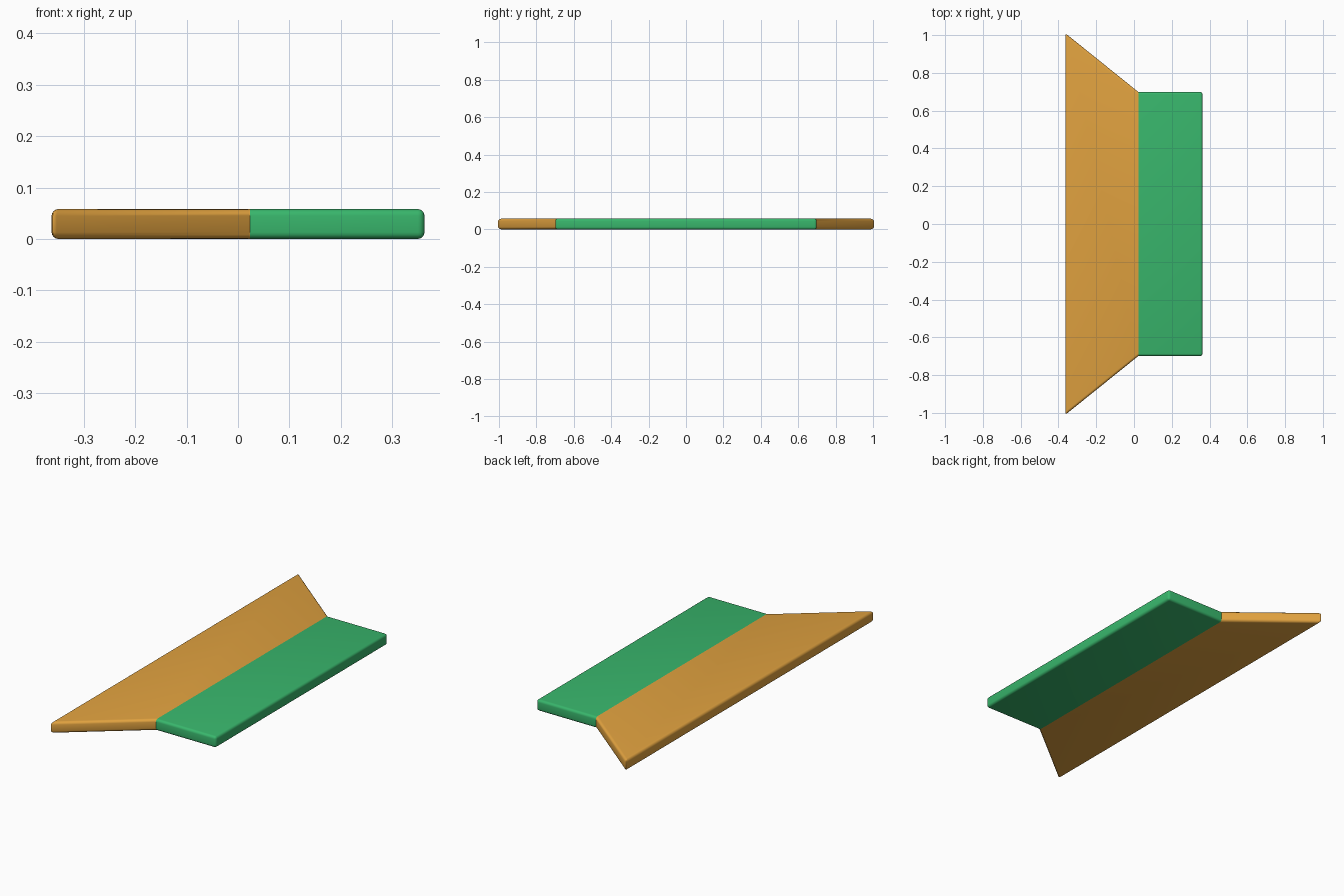
import bpy, bmesh

if "Cube" in bpy.data.objects:
    bpy.data.objects.remove(bpy.data.objects["Cube"])

HALF_W, SEAM_X, THICK, ROUND = 0.363, 0.023, 0.058, 0.013
INNER_Y, TIP_Y = 0.699, 1.0095
OUTLINE = [(-HALF_W, -TIP_Y), (SEAM_X, -INNER_Y), (HALF_W, -INNER_Y),
           (HALF_W, INNER_Y), (SEAM_X, INNER_Y), (-HALF_W, TIP_Y)]


def panel(name, colour, keep_left):
    bm = bmesh.new()
    # extruded outline of the whole board
    base = bm.faces.new([bm.verts.new((x, y, 0)) for x, y in OUTLINE])
    ext = bmesh.ops.extrude_face_region(bm, geom=[base])
    bmesh.ops.translate(bm, vec=(0, 0, THICK),
                        verts=[v for v in ext["geom"] if isinstance(v, bmesh.types.BMVert)])
    bmesh.ops.recalc_face_normals(bm, faces=bm.faces[:])
    # round the rim and outer corners, leaving the seam corners crisp
    edges = [e for e in bm.edges
             if not all(abs(v.co.x - SEAM_X) < 1e-4 for v in e.verts)]
    bmesh.ops.bevel(bm, geom=edges, offset=ROUND, segments=4, profile=0.5,
                    affect='EDGES', clamp_overlap=True)
    # keep one side of the seam and close it
    cut = bmesh.ops.bisect_plane(bm, geom=bm.verts[:] + bm.edges[:] + bm.faces[:], dist=1e-5,
                                 plane_co=(SEAM_X, 0, 0), plane_no=(1, 0, 0),
                                 clear_outer=keep_left, clear_inner=not keep_left)
    rim = [e for e in bm.edges if e.is_boundary]
    bmesh.ops.holes_fill(bm, edges=rim, sides=0)
    bmesh.ops.recalc_face_normals(bm, faces=bm.faces[:])

    mesh = bpy.data.meshes.new(name)
    bm.to_mesh(mesh)
    bm.free()
    obj = bpy.data.objects.new(name, mesh)
    bpy.context.collection.objects.link(obj)
    mat = bpy.data.materials.new(name + "_paint")
    mat.diffuse_color = colour
    mat.use_nodes = True
    mat.node_tree.nodes["Principled BSDF"].inputs["Base Color"].default_value = mat.diffuse_color
    mesh.materials.append(mat)
    bpy.ops.object.select_all(action='DESELECT')
    obj.select_set(True)
    bpy.context.view_layer.objects.active = obj
    bpy.ops.object.shade_smooth_by_angle(angle=0.6)


# flared trapezoid panel and straight rectangular panel
panel("flared_panel", (0.75, 0.36, 0.05, 1), True)
panel("straight_panel", (0.04, 0.47, 0.15, 1), False)
